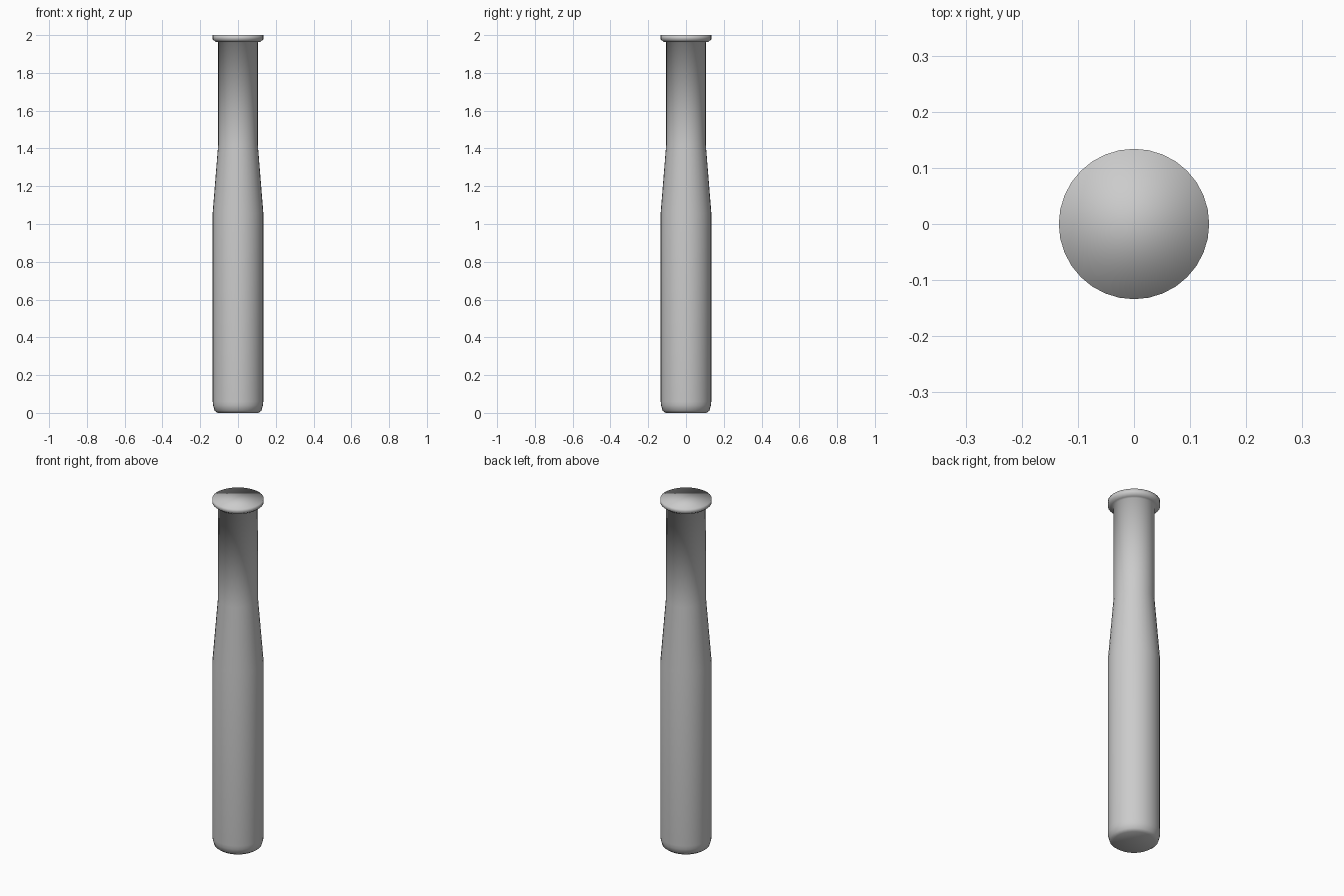
import bpy, bmesh
from math import cos, sin, tau

if "Cube" in bpy.data.objects:
    bpy.data.objects.remove(bpy.data.objects["Cube"])

SIDES = 32

# Half profile (radius, height): rounded base, barrel, taper, neck, end flange
profile = [(0.108, 0.0), (0.124, 0.012), (0.132, 0.04), (0.134, 0.06),
           (0.134, 1.06), (0.105, 1.42),
           (0.105, 1.962), (0.118, 1.964), (0.134, 1.977), (0.134, 2.0)]

bm = bmesh.new()
rings = [[bm.verts.new((r * cos(tau * i / SIDES), r * sin(tau * i / SIDES), z))
          for i in range(SIDES)] for r, z in profile]

# Side walls
for low, high in zip(rings, rings[1:]):
    for i in range(SIDES):
        j = (i + 1) % SIDES
        bm.faces.new((low[i], low[j], high[j], high[i]))

# Flat end caps
bm.faces.new(rings[0][::-1])
bm.faces.new(rings[-1])

# Smooth all over, matching the soft-shaded caps
for face in bm.faces:
    face.smooth = True

mesh = bpy.data.meshes.new("bat_body")
bm.to_mesh(mesh)
bm.free()
bpy.context.collection.objects.link(bpy.data.objects.new("bat_body", mesh))
